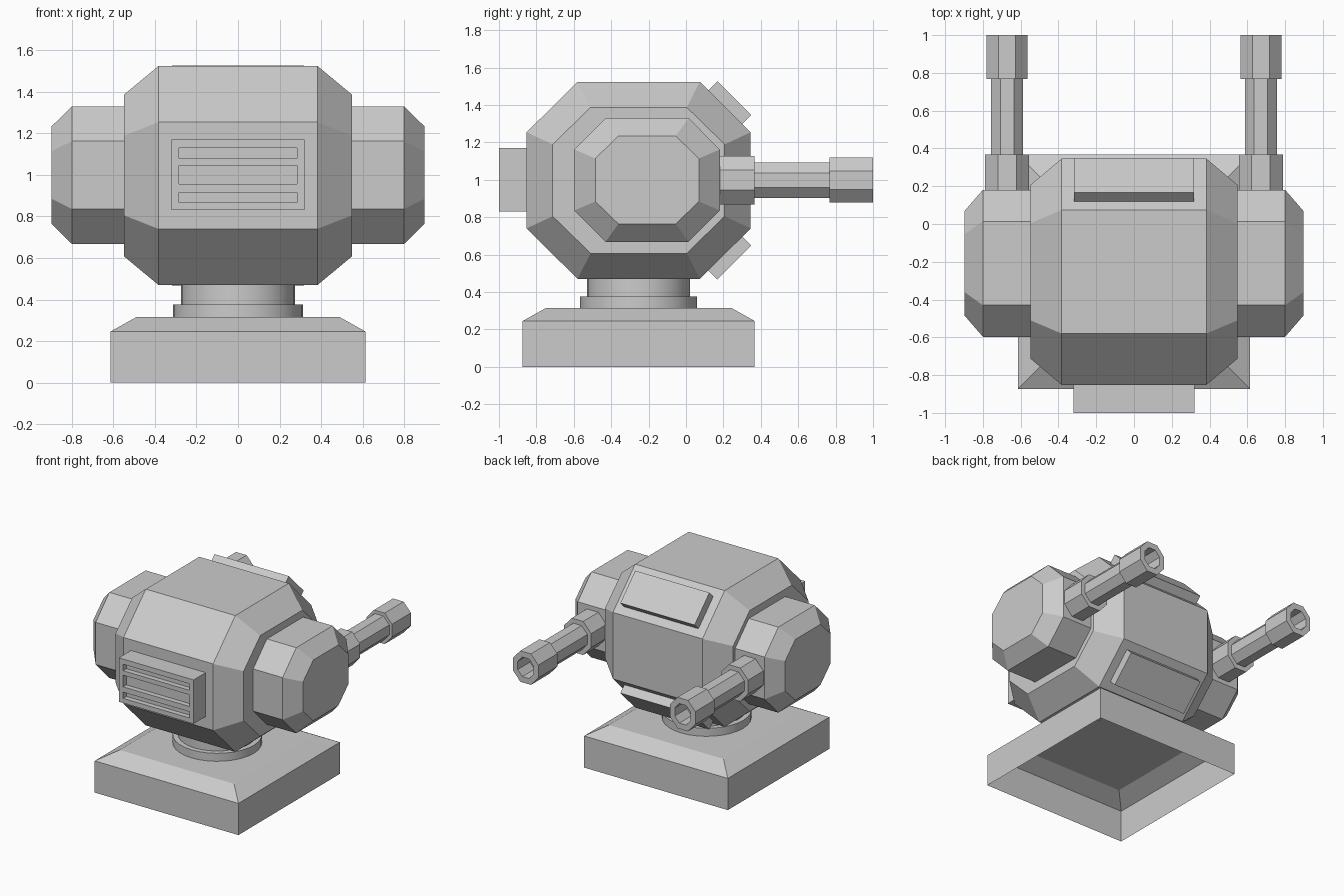
import bpy, bmesh
from math import pi
from mathutils import Matrix, Vector

if "Cube" in bpy.data.objects:
    bpy.data.objects.remove(bpy.data.objects["Cube"])


def make_object(name, bm):
    bmesh.ops.recalc_face_normals(bm, faces=bm.faces)
    me = bpy.data.meshes.new(name)
    bm.to_mesh(me)
    bm.free()
    ob = bpy.data.objects.new(name, me)
    bpy.context.collection.objects.link(ob)
    return ob


def loft(name, rings, cap_start=True, cap_end=True):
    """Skin a series of rings with equal point counts."""
    bm = bmesh.new()
    vs = [[bm.verts.new(p) for p in ring] for ring in rings]
    n = len(vs[0])
    for a, b in zip(vs, vs[1:]):
        for i in range(n):
            j = (i + 1) % n
            bm.faces.new((a[i], a[j], b[j], b[i]))
    if cap_start:
        bm.faces.new(vs[0])
    if cap_end:
        bm.faces.new(vs[-1])
    return make_object(name, bm)


def octagon(hu, hv, fu, fv):
    """Chamfered rectangle: half extents h, half lengths of the flats f."""
    return [(hu, -fv), (hu, fv), (fu, hv), (-fu, hv),
            (-hu, fv), (-hu, -fv), (-fu, -hv), (fu, -hv)]


def side_ring(x, cy, cz, *size):
    return [(x, cy + u, cz + v) for u, v in octagon(*size)]


def boxes(name, parts, matrix=Matrix()):
    """One object made of axis-aligned boxes given as (centre, size)."""
    bm = bmesh.new()
    for c, s in parts:
        bmesh.ops.create_cube(bm, size=1, matrix=matrix @ Matrix.Translation(c)
                              @ Matrix.Diagonal((*s, 1)))
    return make_object(name, bm)


def mirror_x(ob):
    mod = ob.modifiers.new("Mirror", 'MIRROR')
    mod.use_axis[0] = True
    mod.use_mirror_merge = False


CY = -0.253  # y of the pedestal and body axis

# Pedestal: thin shell, open underneath
def square(hx, hy, z):
    return [(hx, CY + hy, z), (-hx, CY + hy, z), (-hx, CY - hy, z), (hx, CY - hy, z)]

loft("base", [square(0.615, 0.62, 0), square(0.615, 0.62, 0.245),
              square(0.49, 0.495, 0.315)], cap_start=False)

# Round swivel neck
for name, r, z0, z1 in (("neck_flange", 0.313, 0.312, 0.377), ("neck", 0.275, 0.37, 0.5)):
    bpy.ops.mesh.primitive_cylinder_add(vertices=32, radius=r, depth=z1 - z0,
                                        location=(0, CY, (z0 + z1) / 2))
    bpy.context.object.name = name
    bpy.ops.object.shade_smooth_by_angle()

# Octagonal body with tapered ends
small, big = (0.46, 0.39, 0.257, 0.192), (0.599, 0.527, 0.327, 0.257)
loft("body", [side_ring(x, CY, 0.997, *s) for x, s in
              ((-0.548, small), (-0.383, big), (0.383, big), (0.548, small))])

# Side pods
pod, tip = (0.389, 0.331, 0.222, 0.163), (0.277, 0.235, 0.153, 0.115)
mirror_x(loft("side_pod", [side_ring(x, -0.208, 0.999, *s) for x, s in
                           ((0.5, pod), (0.8, pod), (0.897, tip))]))

# Gun barrels: collar, tube, muzzle and bore in one profile
profile = [(0.15, 0.117), (0.367, 0.117), (0.367, 0.085), (0.768, 0.085),
           (0.768, 0.108), (1.0, 0.108), (1.0, 0.068), (0.85, 0.068)]
rings = [[(0.672 + u, y, 0.998 + v)
          for u, v in octagon(r, r * 1.11, r * 0.42, r * 0.46)] for y, r in profile]
mirror_x(loft("barrel", rings))

# Tilted plates on the rear chamfers
for name, sign in (("upper_plate", 1), ("lower_plate", -1)):
    m = (Matrix.Translation((0, 0.212, 0.997 + sign * 0.393))
         @ Matrix.Rotation(-sign * pi / 4, 4, 'X'))
    boxes(name, [((0, 0, sign * 0.015), (0.635, 0.256, 0.1))], m)

# Front vent block with three recessed slots
vent = boxes("front_vent", [((0, -0.915, 1.0), (0.64, 0.17, 0.34))])
slots = boxes("vent_slot_cutter", [((0, -1.0, z), (0.566, 0.08, h))
                                   for z, h in ((1.105, 0.05), (1.0, 0.09), (0.89, 0.048))])
cut = vent.modifiers.new("Slots", 'BOOLEAN')
cut.operation = 'DIFFERENCE'
cut.solver = 'EXACT'
cut.object = slots
slots.hide_render = True
slots.hide_set(True)
